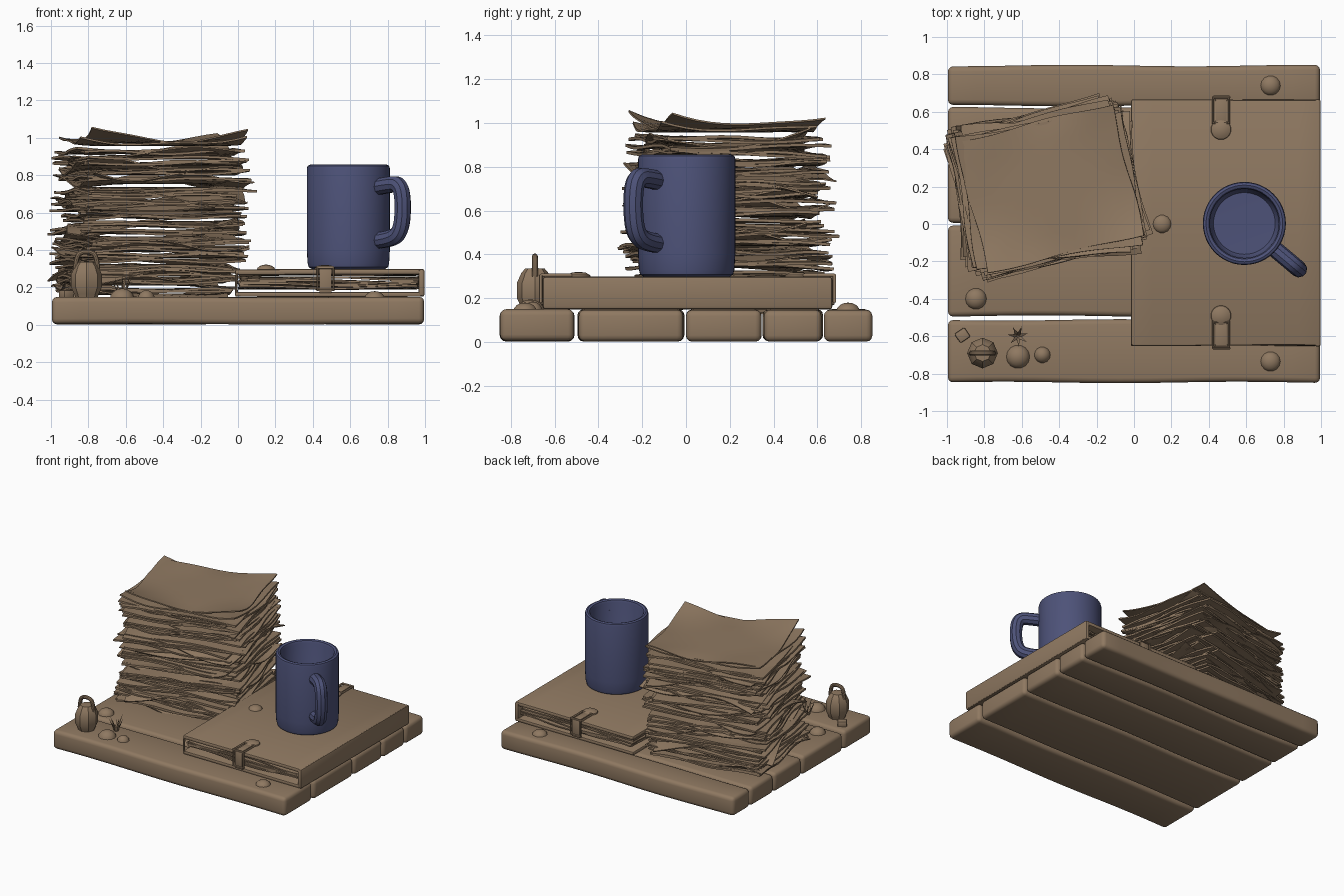
import bpy, bmesh, math, random
from mathutils import Vector, Matrix

if "Cube" in bpy.data.objects:
    bpy.data.objects.remove(bpy.data.objects["Cube"])

random.seed(7)


def material(name, rgb):
    m = bpy.data.materials.new(name)
    m.diffuse_color = (*rgb, 1)
    m.use_nodes = True
    m.node_tree.nodes["Principled BSDF"].inputs["Base Color"].default_value = m.diffuse_color
    return m


BROWN = material("worn_brown", (0.275, 0.19, 0.12))
BLUE = material("mug_blue", (0.075, 0.085, 0.19))


def finish(name, bm, mat=BROWN, angle=35):
    bmesh.ops.recalc_face_normals(bm, faces=bm.faces)
    me = bpy.data.meshes.new(name)
    bm.to_mesh(me)
    bm.free()
    me.materials.append(mat)
    for p in me.polygons:
        p.use_smooth = True
    me.set_sharp_from_angle(angle=math.radians(angle))
    ob = bpy.data.objects.new(name, me)
    bpy.context.collection.objects.link(ob)
    return ob


def box(name, lo, hi, bevel=0.01, segs=2, rot=0, cuts=0, wobble=0.0):
    """Bevelled box, optionally cut along x and made slightly uneven."""
    lo, hi = Vector(lo), Vector(hi)
    bm = bmesh.new()
    bmesh.ops.create_cube(bm, size=1, matrix=Matrix.Diagonal((*(hi - lo), 1)))
    bmesh.ops.bevel(bm, geom=bm.edges[:], offset=bevel, segments=segs, profile=0.5, affect='EDGES')
    for i in range(cuts):
        x = (hi.x - lo.x) * ((i + 1) / (cuts + 1) - 0.5)
        bmesh.ops.bisect_plane(bm, geom=bm.verts[:] + bm.edges[:] + bm.faces[:],
                               plane_co=(x, 0, 0), plane_no=(1, 0, 0))
    ph = random.uniform(0, 6)
    for v in bm.verts:
        v.co.y += wobble * math.sin(5 * v.co.x + ph) * (1 if v.co.y > 0 else -1)
        v.co.z += 0.5 * wobble * math.sin(4 * v.co.x + 2 * ph)
    bm.transform(Matrix.Translation((lo + hi) / 2) @ Matrix.Rotation(rot, 4, 'Z'))
    return finish(name, bm)


def lathe(name, profile, centre, n=40, mat=BROWN, angle=35):
    """Revolve (radius, z) points; closed with a fan at r = 0."""
    bm = bmesh.new()
    rings = []
    for r, z in profile:
        k = n if r > 0 else 1
        rings.append([bm.verts.new((centre[0] + r * math.cos(2 * math.pi * i / n),
                                    centre[1] + r * math.sin(2 * math.pi * i / n), z)) for i in range(k)])
    for a, b in zip(rings, rings[1:]):
        for i in range(n):
            j = (i + 1) % n
            quad = [a[i % len(a)], a[j % len(a)], b[j % len(b)], b[i % len(b)]]
            bm.faces.new(list(dict.fromkeys(quad)))
    return finish(name, bm, mat, angle)


def tube(name, pts, radius, mat=BROWN, cyclic=False, smooth=True):
    cu = bpy.data.curves.new(name, 'CURVE')
    cu.dimensions = '3D'
    cu.bevel_depth, cu.bevel_resolution, cu.resolution_u = radius, 3, 6
    cu.use_fill_caps = True
    sp = cu.splines.new('NURBS' if smooth else 'POLY')
    sp.points.add(len(pts) - 1)
    for p, co in zip(sp.points, pts):
        p.co = (*co, 1)
    sp.use_cyclic_u = cyclic
    if smooth:
        sp.use_endpoint_u, sp.order_u = True, 3
    tmp = bpy.data.objects.new(name + "_path", cu)
    bpy.context.collection.objects.link(tmp)
    bpy.context.view_layer.update()
    me = bpy.data.meshes.new_from_object(tmp)
    bpy.data.objects.remove(tmp)
    bm = bmesh.new()
    bm.from_mesh(me)
    return finish(name, bm, mat)


def sheet(name, centre, size, rot, thick, wave=0.0, curls=(0, 0, 0, 0), nx=14, ny=12):
    """Thin wavy paper; curls lift the corners (--, +-, ++, -+)."""
    bm = bmesh.new()
    bmesh.ops.create_grid(bm, x_segments=nx, y_segments=ny, size=1)
    p1, p2 = random.uniform(0, 6), random.uniform(0, 6)
    f1, f2 = random.uniform(2, 5), random.uniform(2, 5)
    for v in bm.verts:
        u, w = v.co.x, v.co.y
        edge = max(abs(u), abs(w)) ** 5
        z = edge * wave * (math.sin(f1 * u + p1) + math.sin(f2 * w + p2))
        for c, (su, sw) in zip(curls, ((-1, -1), (1, -1), (1, 1), (-1, 1))):
            k = max(0, su * u + sw * w - 0.7) / 1.3
            z += c * k ** 2
        v.co = (u * size[0] / 2 + 0.008 * math.sin(4 * w + p1),
                w * size[1] / 2 + 0.008 * math.sin(4 * u + p2), z)
    bmesh.ops.recalc_face_normals(bm, faces=bm.faces)
    bmesh.ops.solidify(bm, geom=bm.faces[:], thickness=thick)
    bm.transform(Matrix.Translation(centre) @ Matrix.Rotation(rot, 4, 'Z'))
    return finish(name, bm, angle=40)


# Wooden base planks
for i, (y0, y1) in enumerate([(-0.85, -0.51), (-0.495, -0.008), (0.0, 0.345), (0.35, 0.625), (0.63, 0.85)]):
    box(f"plank_{i + 1}", (-0.995, y0 + 0.003, 0.004), (0.995, y1 - 0.003, 0.148), 0.028, 3, cuts=12, wobble=0.004)

# Paper stack: groups of sheets that share a turn, with loose sheets between
z, i, n_sheets = 0.16, 0, 48
step = (0.95 - z) / n_sheets
while i < n_sheets:
    turn = math.radians(random.uniform(6, 17))
    gx, gy = random.uniform(-0.025, 0.025), random.uniform(-0.02, 0.02)
    for k in range(random.randint(3, 5)):
        if i >= n_sheets:
            break
        loose = k == 0
        t = turn + math.radians(random.uniform(-9, 9) if loose else random.uniform(-2, 2))
        lean = 0.035 * i / n_sheets
        sheet(f"paper_{i + 1}", (-0.485 + gx + lean, 0.19 + gy, z + step * i),
              (0.86 + random.uniform(-0.02, 0.06), 0.73 + random.uniform(-0.03, 0.04)), t,
              0.008 if loose else 0.0135, 0.028 if loose else 0.008,
              [random.uniform(-0.05, 0.06) if loose else random.uniform(-0.012, 0.012) for _ in range(4)])
        i += 1
# Curled top sheets
sheet("top_sheet_lower", (-0.45, 0.18, 0.957), (0.9, 0.72), math.radians(9), 0.01, 0.01, (0.04, 0.05, 0.03, 0.04))
sheet("top_sheet", (-0.45, 0.19, 0.972), (0.86, 0.72), math.radians(14), 0.008, 0.008, (0.09, 0.065, 0.045, 0.03))

# Folder: two covers, spine, loose pages
box("folder_bottom_cover", (-0.015, -0.65, 0.15), (0.995, 0.665, 0.176), 0.008, cuts=8, wobble=0.002)
box("folder_top_cover", (-0.015, -0.65, 0.268), (0.995, 0.665, 0.298), 0.01, cuts=8, wobble=0.002)
box("folder_spine", (0.965, -0.655, 0.152), (0.998, 0.668, 0.298), 0.012)
for i in range(6):
    sheet(f"folder_page_{i + 1}", (0.485 + random.uniform(-0.01, 0.01), 0.007, 0.19 + 0.0145 * i),
          (0.95, 1.27 + random.uniform(-0.03, 0.02)), math.radians(random.uniform(-0.5, 0.5)),
          0.010, 0.007)
tube("folder_edge_cord", [(-0.008, -0.645, 0.17), (-0.012, -0.645, 0.22), (-0.006, -0.645, 0.275)], 0.008)

# Clasps on the front and back of the folder
for side, y, s in (("front", -0.655, 1), ("back", 0.67, -1)):
    ys = sorted((y - s * 0.008, y + s * 0.012))
    box(f"{side}_clasp_strap", (0.435, ys[0], 0.17), (0.5, ys[1], 0.305), 0.004)
    ys = sorted((y, y + s * 0.15))
    box(f"{side}_clasp_tongue", (0.438, ys[0], 0.292), (0.495, ys[1], 0.307), 0.004)
    a, b = y - s * 0.004, y + s * 0.13
    tube(f"{side}_clasp_frame", [(0.422, a, 0.306), (0.508, a, 0.306), (0.508, b, 0.306), (0.422, b, 0.306)],
         0.008, cyclic=True, smooth=False)
    a = y - s * 0.008
    tube(f"{side}_clasp_buckle", [(0.425, a, 0.185), (0.51, a, 0.185), (0.51, a, 0.305), (0.425, a, 0.305)],
         0.008, cyclic=True, smooth=False)
    lathe(f"{side}_clasp_button", [(0.055, 0.296), (0.052, 0.306), (0.032, 0.317), (0, 0.321)],
          (0.465, y + s * 0.165), 24)

# Mug body and handle
MX, MY = 0.59, 0.003
lathe("mug_body", [(0, 0.298), (0.195, 0.298), (0.212, 0.308), (0.218, 0.33), (0.222, 0.4), (0.222, 0.835),
                   (0.218, 0.85), (0.205, 0.856), (0.19, 0.85), (0.184, 0.835), (0.182, 0.39),
                   (0.165, 0.36), (0, 0.355)], (MX, MY), 48, BLUE)
ca, sa = math.cos(math.radians(-40)), math.sin(math.radians(-40))
tube("mug_handle", [(MX + r * ca, MY + r * sa, h) for r, h in
                    [(0.19, 0.735), (0.27, 0.748), (0.365, 0.755), (0.385, 0.63), (0.365, 0.49),
                     (0.28, 0.455), (0.19, 0.45)]], 0.045, BLUE)

# Small lantern with a carrying loop
LX, LY = -0.81, -0.69
lathe("lantern_body", [(0, 0.148), (0.06, 0.148), (0.066, 0.165), (0.082, 0.2), (0.082, 0.27),
                       (0.062, 0.315), (0.045, 0.335), (0, 0.338)], (LX, LY), 8, angle=25)
tube("lantern_loop", [(LX - 0.06, LY, 0.3), (LX - 0.055, LY, 0.36), (LX - 0.03, LY, 0.39), (LX + 0.03, LY, 0.39),
                      (LX + 0.055, LY, 0.36), (LX + 0.06, LY, 0.3)], 0.014)

# Pebbles and rivets
for i, (x, y, r, zb, h) in enumerate([(-0.62, -0.71, 0.065, 0.14, 0.055), (-0.49, -0.70, 0.045, 0.14, 0.045),
                                      (0.73, -0.735, 0.055, 0.14, 0.04), (0.73, 0.74, 0.055, 0.14, 0.04),
                                      (-0.845, -0.40, 0.058, 0.14, 0.045), (0.15, 0.0, 0.05, 0.292, 0.03)]):
    lathe(f"pebble_{i + 1}", [(r * math.cos(a), zb + h * math.sin(a)) for a in (0, 0.4, 0.8, 1.2)] + [(0, zb + h)],
          (x, y), 14)
box("small_block", (-0.95, -0.625, 0.14), (-0.885, -0.565, 0.185), 0.008, rot=0.6)

# Grass tuft: pointed blades leaning outward
for i in range(7):
    a = 2 * math.pi * i / 7 + 0.3
    d, s = Vector((math.cos(a), math.sin(a), 0)), Vector((-math.sin(a), math.cos(a), 0))
    root = Vector((-0.62, -0.60, 0.14))
    bm = bmesh.new()
    base = [bm.verts.new(root + o) for o in (s * 0.013, -s * 0.013, d * 0.012)]
    tip = bm.verts.new(root + d * 0.055 + Vector((0, 0, random.uniform(0.07, 0.13))))
    bm.faces.new(base)
    for k in range(3):
        bm.faces.new((base[k], base[(k + 1) % 3], tip))
    finish(f"grass_blade_{i + 1}", bm)
